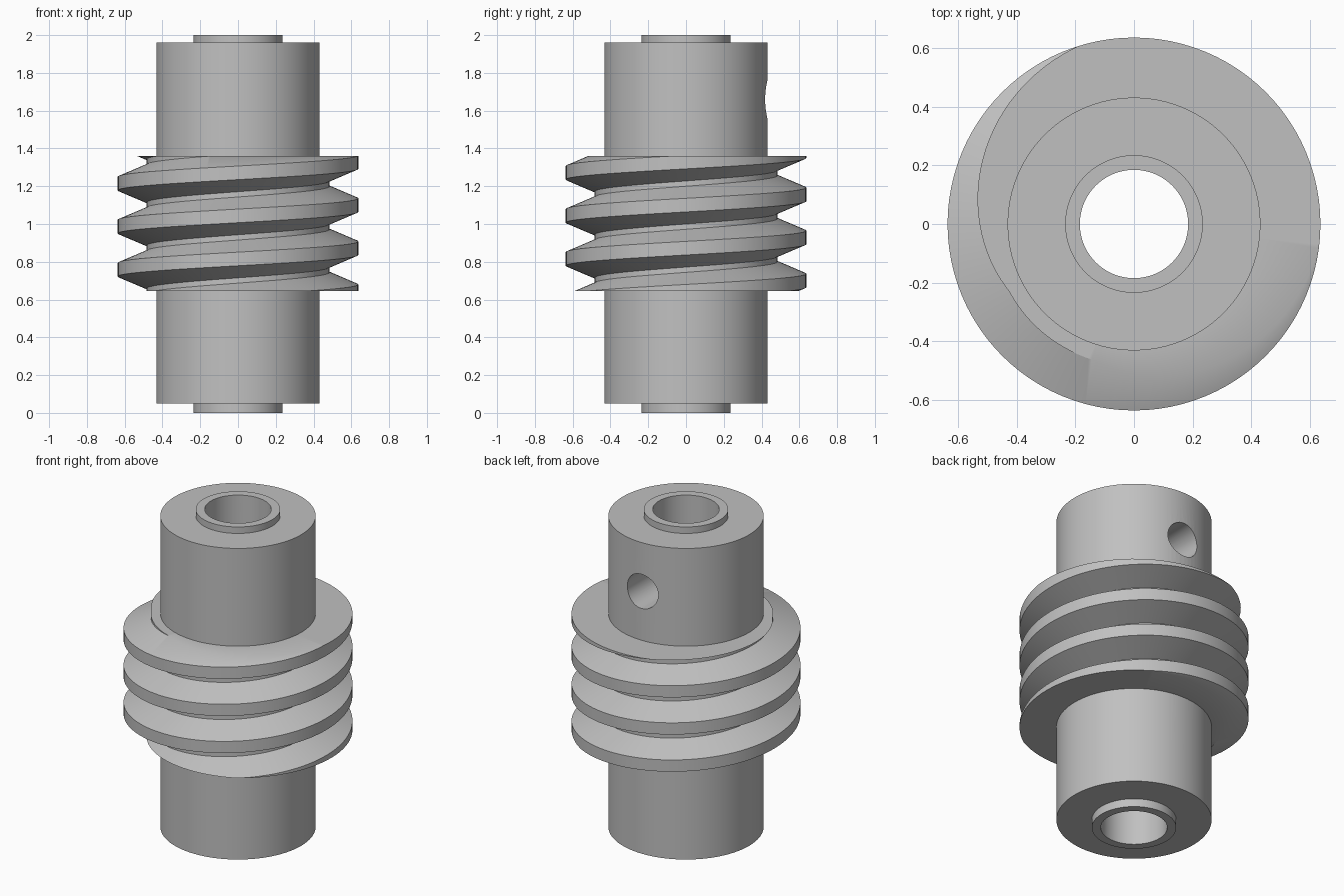
import bpy
import bmesh
from math import cos, sin, pi, radians
from mathutils import Vector

SEGMENTS = 96
PITCH = 0.228
ROOT_R, CREST_R = 0.485, 0.637
WORM_BOTTOM, WORM_TOP = 0.645, 1.36

if "Cube" in bpy.data.objects:
    bpy.data.objects.remove(bpy.data.objects["Cube"], do_unlink=True)

# One grey metal for the whole part
metal = bpy.data.materials.new("grey_metal")
metal.use_nodes = True
grey = (0.53, 0.53, 0.53, 1)
metal.diffuse_color = grey
metal.node_tree.nodes["Principled BSDF"].inputs["Base Color"].default_value = grey


def make_object(name, bm):
    bmesh.ops.recalc_face_normals(bm, faces=bm.faces)
    mesh = bpy.data.meshes.new(name)
    bm.to_mesh(mesh)
    bm.free()
    mesh.materials.append(metal)
    obj = bpy.data.objects.new(name, mesh)
    bpy.context.collection.objects.link(obj)
    return obj


def select_only(obj):
    bpy.ops.object.select_all(action='DESELECT')
    obj.select_set(True)
    bpy.context.view_layer.objects.active = obj


def smooth(obj):
    select_only(obj)
    bpy.ops.object.shade_smooth_by_angle(angle=radians(30))


# Hollow shaft with a raised collar at each end, turned from a closed profile
profile = [(0.185, 0), (0.235, 0), (0.235, 0.05), (0.432, 0.05),
           (0.432, 1.96), (0.235, 1.96), (0.235, 2), (0.185, 2)]
bm = bmesh.new()
ring = [bm.verts.new((r, 0, z)) for r, z in profile]
edges = [bm.edges.new((ring[i - 1], ring[i])) for i in range(len(ring))]
bmesh.ops.spin(bm, geom=ring + edges, cent=(0, 0, 0), axis=(0, 0, 1),
               angle=2 * pi, steps=SEGMENTS, use_merge=True)
bmesh.ops.remove_doubles(bm, verts=bm.verts, dist=0.0001)
shaft = make_object("shaft", bm)

# Set screw hole through the back wall into the bore
bpy.ops.mesh.primitive_cylinder_add(vertices=48, radius=0.105, depth=0.5,
                                    location=(0, 0.35, 1.66),
                                    rotation=(pi / 2, 0, 0))
cutter = bpy.context.object
cutter.name = "screw_hole_cutter"
cutter.hide_render = True
cutter.data.materials.append(metal)
select_only(shaft)
cut = shaft.modifiers.new("screw_hole", 'BOOLEAN')
cut.operation = 'DIFFERENCE'
cut.solver = 'EXACT'
cut.object = cutter
bpy.ops.object.modifier_apply(modifier=cut.name)
bpy.data.objects.remove(cutter, do_unlink=True)
smooth(shaft)

# Worm thread: trapezoid tooth swept up a right-handed helix
tooth = [(ROOT_R, -0.1), (CREST_R, -0.036), (CREST_R, 0.036),
         (ROOT_R, 0.1), (ROOT_R, PITCH - 0.1)]
bm = bmesh.new()
previous = None
for k in range(-3 * SEGMENTS, 3 * SEGMENTS + 1):
    a = 2 * pi * k / SEGMENTS
    rise = 1.10 + PITCH * k / SEGMENTS
    row = [bm.verts.new((r * cos(a), r * sin(a), rise + z)) for r, z in tooth]
    if previous:
        for i in range(len(tooth) - 1):
            bm.faces.new((previous[i], row[i], row[i + 1], previous[i + 1]))
    previous = row
bmesh.ops.remove_doubles(bm, verts=bm.verts, dist=0.0001)

# Trim the worm flat at both ends and close each end in to the shaft
for level, direction in ((WORM_TOP, 1), (WORM_BOTTOM, -1)):
    bmesh.ops.bisect_plane(bm, geom=bm.verts[:] + bm.edges[:] + bm.faces[:],
                           dist=0.00001, plane_co=(0, 0, level),
                           plane_no=(0, 0, direction), clear_outer=True)
    rim = [e for e in bm.edges if e.is_boundary
           and all(abs(v.co.z - level) < 0.0005 for v in e.verts)]
    cap = bmesh.ops.extrude_edge_only(bm, edges=rim)["geom"]
    for v in cap:
        if isinstance(v, bmesh.types.BMVert):
            inner = Vector((v.co.x, v.co.y, 0)).normalized() * 0.41
            v.co = (inner.x, inner.y, level)
worm = make_object("worm_thread", bm)
smooth(worm)
